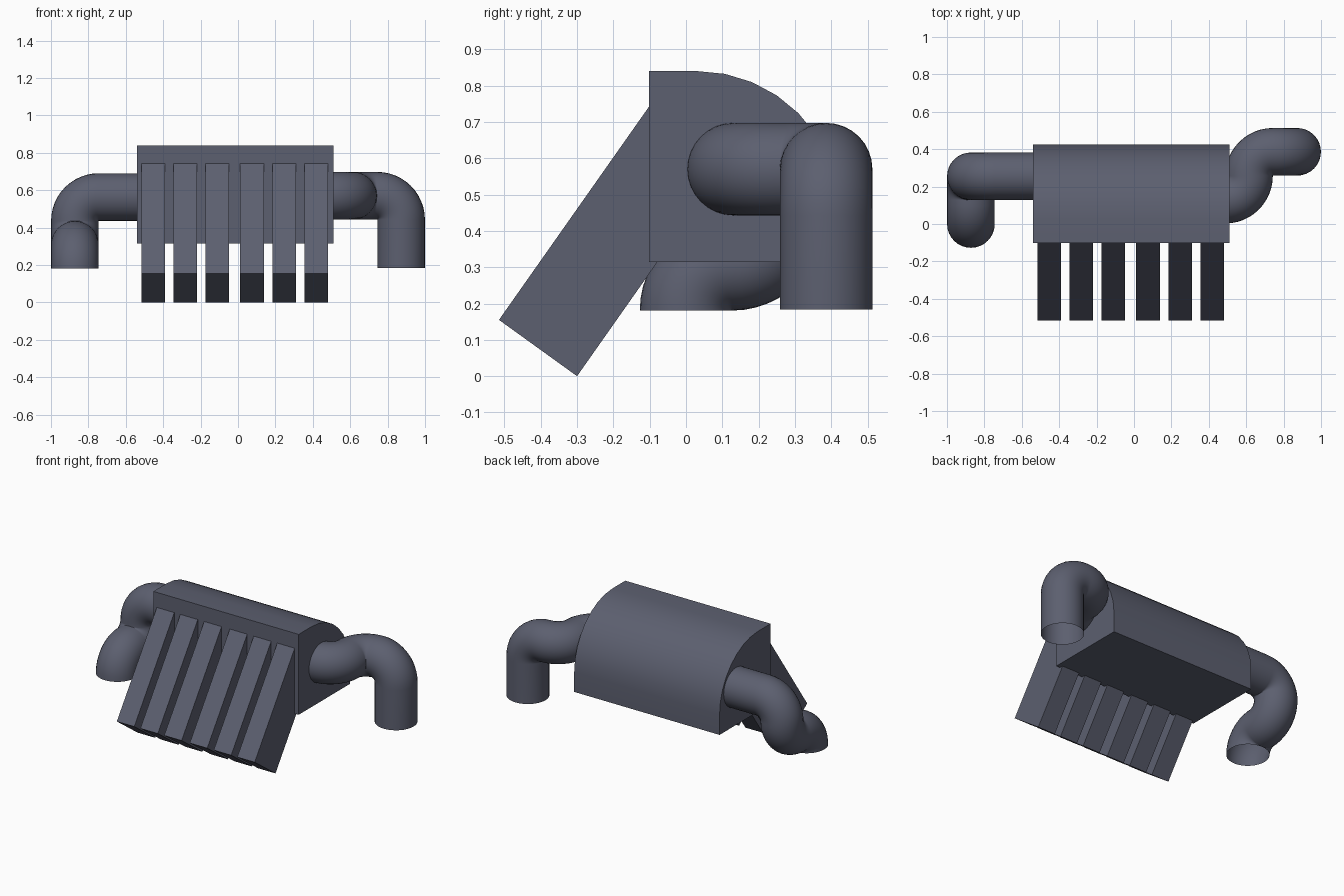
import bpy, bmesh, math
from mathutils import Vector

if "Cube" in bpy.data.objects:
    bpy.data.objects.remove(bpy.data.objects["Cube"])

grey = bpy.data.materials.new("blue_grey_metal")
grey.diffuse_color = (0.107, 0.115, 0.16, 1)
grey.use_nodes = True
grey.node_tree.nodes["Principled BSDF"].inputs["Base Color"].default_value = grey.diffuse_color


def finish(name, bm):
    bmesh.ops.recalc_face_normals(bm, faces=bm.faces)
    me = bpy.data.meshes.new(name)
    bm.to_mesh(me)
    bm.free()
    me.materials.append(grey)
    ob = bpy.data.objects.new(name, me)
    bpy.context.collection.objects.link(ob)
    return ob


def smooth(ob, angle):
    bpy.ops.object.select_all(action='DESELECT')
    ob.select_set(True)
    bpy.context.view_layer.objects.active = ob
    bpy.ops.object.shade_smooth_by_angle(angle=math.radians(angle))


def extrude_x(name, profile, x0, x1):
    """Solid from a (y, z) profile between two x positions."""
    bm = bmesh.new()
    a = [bm.verts.new((x0, y, z)) for y, z in profile]
    b = [bm.verts.new((x1, y, z)) for y, z in profile]
    bm.faces.new(a)
    bm.faces.new(b[::-1])
    n = len(profile)
    for i in range(n):
        j = (i + 1) % n
        bm.faces.new((a[i], b[i], b[j], a[j]))
    return finish(name, bm)


def pipe(name, corners, bend=0.1275, radius=0.1273, sides=32, steps=12):
    """Open tube along a path of right-angle corners, each rounded."""
    pts = [Vector(c) for c in corners]
    path = [(pts[0], (pts[1] - pts[0]).normalized())]
    for p, q, r in zip(pts, pts[1:], pts[2:]):
        d0, d1 = (q - p).normalized(), (r - q).normalized()
        centre = q - d0 * bend + d1 * bend
        for i in range(steps + 1):
            t = math.pi / 2 * i / steps
            pos = centre - d1 * bend * math.cos(t) + d0 * bend * math.sin(t)
            path.append((pos, d0 * math.cos(t) + d1 * math.sin(t)))
    path.append((pts[-1], (pts[-1] - pts[-2]).normalized()))
    # drop repeated stations where two bends meet
    path = [s for i, s in enumerate(path)
            if i == 0 or (s[0] - path[i - 1][0]).length > 0.002]

    bm = bmesh.new()
    tangent = path[0][1]
    u = tangent.orthogonal().normalized()
    last = None
    for pos, t in path:
        u = tangent.rotation_difference(t) @ u
        tangent = t
        v = t.cross(u)
        ring = []
        for k in range(sides):
            a = 2 * math.pi * k / sides
            ring.append(bm.verts.new(pos + radius * (u * math.cos(a) + v * math.sin(a))))
        if last:
            for k in range(sides):
                m = (k + 1) % sides
                bm.faces.new((last[k], last[m], ring[m], ring[k]))
        last = ring
    smooth(finish(name, bm), 40)


# Main housing with a rounded upper back edge
profile = [(-0.102, 0.315), (-0.102, 0.84)]
for i in range(9):
    a = math.pi / 2 * i / 8
    profile.append((0.03 + 0.395 * math.sin(a), 0.445 + 0.395 * math.cos(a)))
profile.append((0.425, 0.315))
smooth(extrude_x("housing", profile, -0.54, 0.51), 30)

# Six slanted bars running down out of the front
fin = [(-0.515, 0.155), (-0.30, 0.0), (0.118, 0.594), (-0.097, 0.749)]
for i, x in enumerate((-0.452, -0.282, -0.11, 0.075, 0.248, 0.418)):
    extrude_x(f"slanted_bar_{i + 1}", fin, x - 0.063, x + 0.063)

# Side pipes
pipe("right_pipe", [(0.475, 0.13, 0.57), (0.615, 0.13, 0.57), (0.615, 0.386, 0.57),
                    (0.872, 0.386, 0.57), (0.872, 0.386, 0.183)])
pipe("left_pipe", [(-0.50, 0.255, 0.563), (-0.872, 0.255, 0.563), (-0.872, 0.255, 0.308),
                   (-0.872, 0.0, 0.308), (-0.872, 0.0, 0.1805)])
